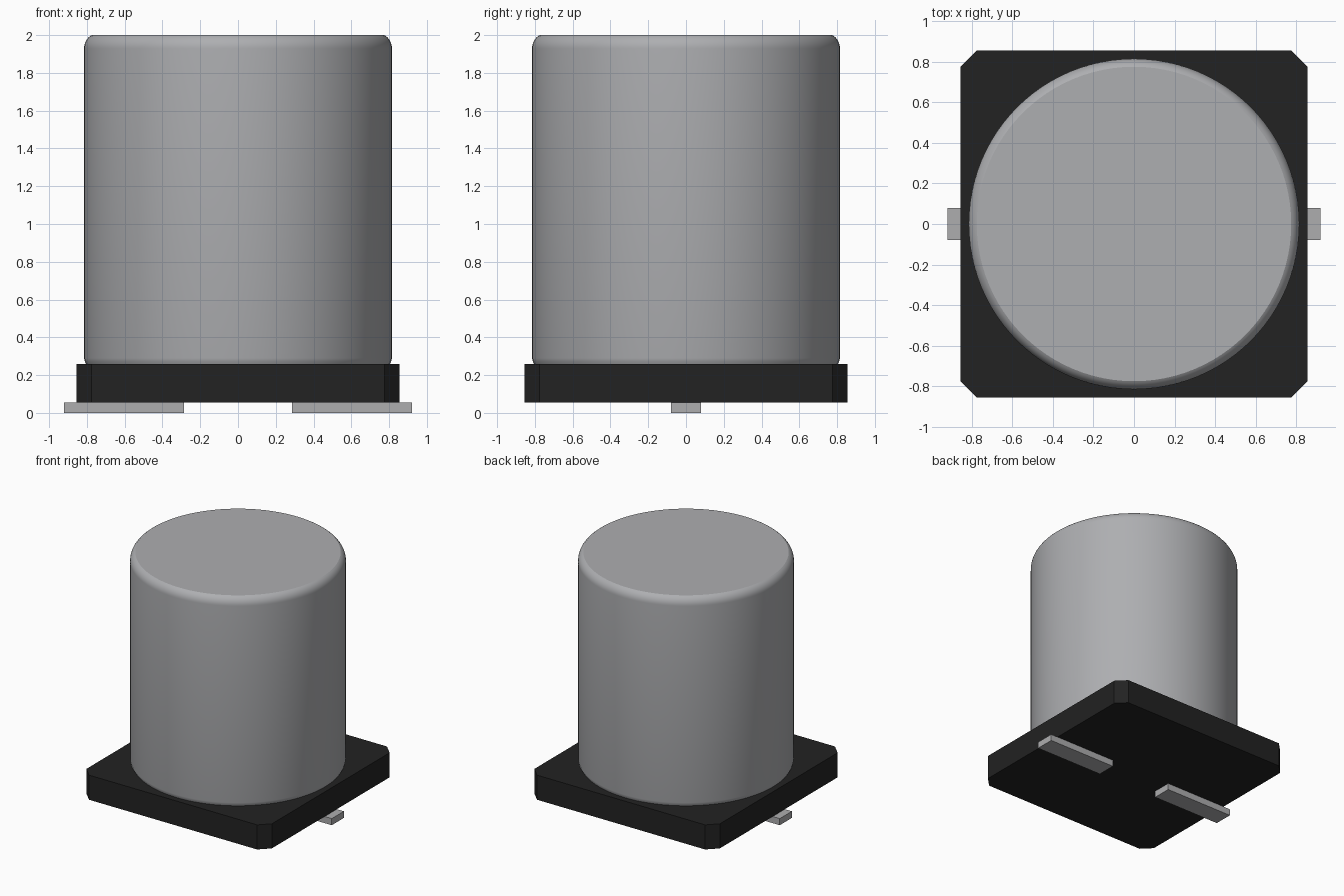
import bpy, bmesh, math

cube = bpy.data.objects.get("Cube")
if cube:
    bpy.data.objects.remove(cube, do_unlink=True)


def material(name, color, metallic=0.0):
    mat = bpy.data.materials.new(name)
    mat.use_nodes = True
    mat.diffuse_color = color
    shader = mat.node_tree.nodes["Principled BSDF"]
    shader.inputs["Base Color"].default_value = color
    shader.inputs["Metallic"].default_value = metallic
    return mat


aluminium = material("aluminium grey", (0.42, 0.425, 0.44, 1))
black = material("black plastic", (0.016, 0.016, 0.016, 1))
tin = material("tinned grey", (0.42, 0.42, 0.43, 1))


def finish(name, bm, mat):
    bmesh.ops.recalc_face_normals(bm, faces=bm.faces)
    mesh = bpy.data.meshes.new(name)
    bm.to_mesh(mesh)
    bm.free()
    mesh.materials.append(mat)
    obj = bpy.data.objects.new(name, mesh)
    bpy.context.collection.objects.link(obj)
    return obj


def prism(name, outline, z0, z1, mat):
    bm = bmesh.new()
    face = bm.faces.new([bm.verts.new((x, y, z0)) for x, y in outline])
    top = bmesh.ops.extrude_face_region(bm, geom=[face])["geom"]
    verts = [v for v in top if isinstance(v, bmesh.types.BMVert)]
    bmesh.ops.translate(bm, verts=verts, vec=(0, 0, z1 - z0))
    return finish(name, bm, mat)


def lathe(name, profile, segments, mat):
    # Stack of rings, bridged and capped at both ends
    bm = bmesh.new()
    rings = []
    for r, z in profile:
        angles = [2 * math.pi * i / segments for i in range(segments)]
        rings.append([bm.verts.new((r * math.cos(a), r * math.sin(a), z)) for a in angles])
    for low, high in zip(rings, rings[1:]):
        for i in range(segments):
            j = (i + 1) % segments
            bm.faces.new((low[i], low[j], high[j], high[i]))
    bm.faces.new(rings[0])
    bm.faces.new(rings[-1])
    return finish(name, bm, mat)


# Can with a slightly tucked foot and a rounded top rim
R, TOP, FOOT = 0.815, 2.0, 0.26
profile = [(R - 0.015, FOOT - 0.01), (R - 0.004, FOOT + 0.012), (R, FOOT + 0.03)]
for i in range(9):
    a = math.radians(64) * i / 8
    profile.append((R - 0.071 * (1 - math.cos(a)), TOP - 0.071 + 0.079 * math.sin(a)))
can = lathe("can", profile, 96, aluminium)
bpy.context.view_layer.objects.active = can
can.select_set(True)
bpy.ops.object.shade_smooth_by_angle(angle=math.radians(24))
can.select_set(False)

# Base plate with chamfered corners
H, C = 0.855, 0.775
quarter = [(H, -C), (H, C)]
outline = []
for k in range(4):
    c, s = round(math.cos(k * math.pi / 2)), round(math.sin(k * math.pi / 2))
    outline += [(c * x - s * y, s * x + c * y) for x, y in quarter]
prism("base_plate", outline, 0.055, FOOT, black)

# Solder terminals
for side, sign in (("left", 1), ("right", -1)):
    inner, outer, w = 0.285 * sign, 0.92 * sign, 0.08
    prism(side + "_terminal", [(inner, -w), (outer, -w), (outer, w), (inner, w)], 0, 0.055, tin)
